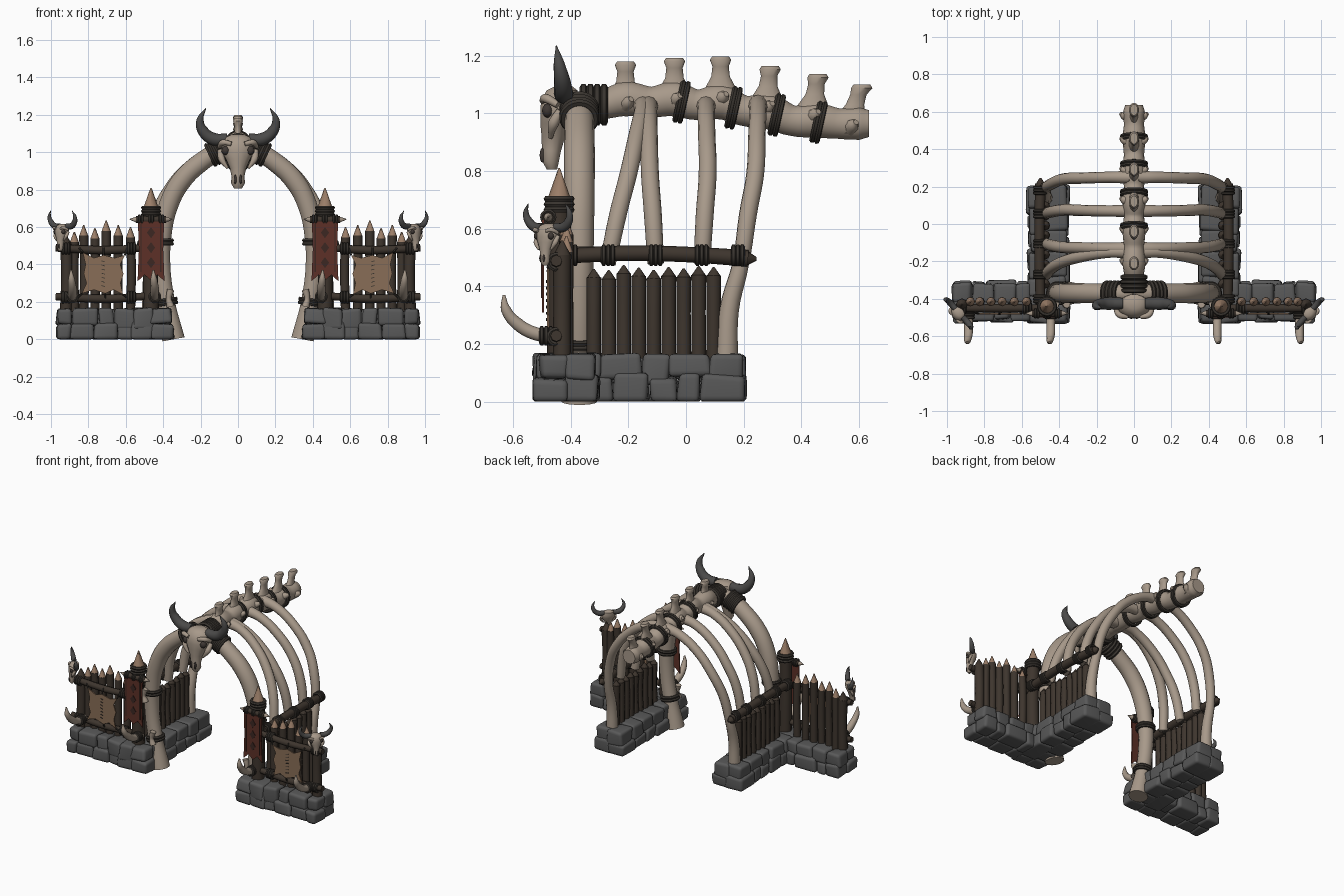
import bpy, bmesh, math, random
from mathutils import Vector, Matrix

random.seed(4)
if "Cube" in bpy.data.objects:
    bpy.data.objects.remove(bpy.data.objects["Cube"])


def material(name, *rgb):
    m = bpy.data.materials.new(name)
    m.use_nodes = True
    m.diffuse_color = (*rgb, 1)
    m.node_tree.nodes["Principled BSDF"].inputs["Base Color"].default_value = (*rgb, 1)
    return m


BONE = material("bone", .39, .32, .255)
STONE = material("stone", .1, .1, .1)
WOOD = material("dark wood", .048, .036, .027)
TIP = material("cut wood", .33, .21, .14)
ROPE = material("rope", .04, .034, .028)
HORN = material("horn", .07, .068, .066)
RED = material("red cloth", .11, .03, .02)
HIDE = material("hide", .25, .155, .095)
HOLE = material("socket", .05, .04, .035)
PAINT = material("cloth pattern", .045, .02, .016)
I = Matrix.Identity(4)


def finish(mesh, name, mat, mirror=True, xf=I, angle=50):
    """Link a mesh, colour and smooth it, optionally mirrored across x."""
    mesh.transform(xf)
    mesh.materials.clear()
    mesh.materials.append(mat)
    ob = bpy.data.objects.new(name, mesh)
    bpy.context.collection.objects.link(ob)
    bpy.ops.object.select_all(action='DESELECT')
    ob.select_set(True)
    bpy.context.view_layer.objects.active = ob
    bpy.ops.object.shade_smooth_by_angle(angle=math.radians(angle))
    if mirror:
        ob.modifiers.new("mirror", 'MIRROR').use_mirror_merge = False
    return ob


def tube(name, pts, radii, mat, mirror=True, xf=I, res=3, cyclic=False, straight=False):
    """Round tube along a path, with one radius per point."""
    if not isinstance(radii, (list, tuple)):
        radii = [radii] * len(pts)
    cu = bpy.data.curves.new(name, 'CURVE')
    cu.dimensions = '3D'
    cu.bevel_depth, cu.bevel_resolution = 1, res
    cu.use_fill_caps, cu.resolution_u = True, 1 if straight else 5
    sp = cu.splines.new('BEZIER')
    sp.bezier_points.add(len(pts) - 1)
    for bp, p, r in zip(sp.bezier_points, pts, radii):
        bp.co, bp.radius = p, r
        bp.handle_left_type = bp.handle_right_type = 'VECTOR' if straight else 'AUTO'
    sp.use_cyclic_u = cyclic
    tmp = bpy.data.objects.new("tmp", cu)
    bpy.context.collection.objects.link(tmp)
    dg = bpy.context.evaluated_depsgraph_get()
    mesh = bpy.data.meshes.new_from_object(tmp.evaluated_get(dg))
    bpy.data.objects.remove(tmp)
    return finish(mesh, name, mat, mirror, xf)


def wrap(name, centre, axis, radius, turns=2, mat=ROPE, thick=.011, mirror=True):
    """Cord wound around an axis."""
    axis = Vector(axis).normalized()
    q = axis.to_track_quat('Z', 'Y')
    for i in range(turns):
        c = Vector(centre) + axis * (i - (turns - 1) / 2) * thick * 1.7
        pts = [c + q @ Vector((math.cos(a), math.sin(a), 0)) * radius
               for a in (k * math.pi / 4 for k in range(8))]
        tube(name, pts, thick, mat, mirror, res=1, cyclic=True)


def loft(name, rings, mat, mirror=True, xf=I, n=14):
    """Skin of horizontal ellipses (x, y, z, half width, half depth)."""
    bm = bmesh.new()
    loops = [[bm.verts.new((x + w * math.cos(k * math.tau / n), y + d * math.sin(k * math.tau / n), z))
              for k in range(n)] for x, y, z, w, d in rings]
    for a, b in zip(loops, loops[1:]):
        for k in range(n):
            bm.faces.new((a[k], a[(k + 1) % n], b[(k + 1) % n], b[k]))
    bm.faces.new(loops[0])
    bm.faces.new(loops[-1])
    bmesh.ops.recalc_face_normals(bm, faces=bm.faces)
    mesh = bpy.data.meshes.new(name)
    bm.to_mesh(mesh)
    return finish(mesh, name, mat, mirror, xf)


def plate(name, outline, y, mat, thick=.008):
    """Thin upright sheet from an (x, z) outline."""
    bm = bmesh.new()
    f = bm.faces.new([bm.verts.new((x, y, z)) for x, z in outline])
    ext = bmesh.ops.extrude_face_region(bm, geom=[f])
    bmesh.ops.translate(bm, vec=(0, thick, 0), verts=[v for v in ext["geom"] if isinstance(v, bmesh.types.BMVert)])
    bmesh.ops.recalc_face_normals(bm, faces=bm.faces)
    mesh = bpy.data.meshes.new(name)
    bm.to_mesh(mesh)
    return finish(mesh, name, mat, angle=20)


def ball(name, centre, size, mat, mirror=True, xf=I):
    bm = bmesh.new()
    bmesh.ops.create_icosphere(bm, subdivisions=2, radius=1,
                               matrix=Matrix.Translation(centre) @ Matrix.Diagonal((*size, 1)))
    mesh = bpy.data.meshes.new(name)
    bm.to_mesh(mesh)
    return finish(mesh, name, mat, mirror, xf)


def stone_wall(name, lo, hi, along, count):
    """Two courses, two deep, of rounded irregular blocks."""
    bm, across = bmesh.new(), 1 - along
    for row in range(2):
        for side in range(2):
            cuts = [i / count + (random.uniform(-.3, .3) / count if 0 < i < count else 0) for i in range(count + 1)]
            for a, b in zip(cuts, cuts[1:]):
                mid = random.uniform(.07, .1)
                cube = bmesh.ops.create_cube(bm, size=1)["verts"]
                out = random.uniform(0, .014) - row * .01
                for v in cube:
                    p, s = Vector(), v.co.copy()
                    p[along] = lo[along] + (hi[along] - lo[along]) * (b if s[along] > 0 else a)
                    centre, half = (lo[across] + hi[across]) / 2, (hi[across] - lo[across]) / 2
                    outer = (s[across] > 0) == (side == 1)
                    p[across] = centre + (half + out if outer else -.01) * (1 if side else -1)
                    p.z = ((0, mid), (mid - .015, .165))[row][s.z > 0]
                    j = Vector([random.uniform(-.009, .009) for _ in range(3)])
                    j.z *= 0 if p.z == 0 else .8
                    v.co = p + j
    bmesh.ops.bevel(bm, geom=bm.edges[:], offset=.02, segments=3, profile=.6, affect='EDGES', clamp_overlap=True)
    mesh = bpy.data.meshes.new(name)
    bm.to_mesh(mesh)
    finish(mesh, name, STONE)


def stake(name, x, y, top, r, tip, tip_mat, base=.15):
    lean = random.uniform(-.006, .006)
    tube(name, [(x, y, base), (x + lean, y, (base + top) / 2), (x, y, top - tip)], [r, r * .94, r], WOOD, res=2)
    tube(name + "_tip", [(x, y, top - tip - .002), (x, y, top)], [r * .97, .003], tip_mat, res=2, straight=True)


def skull(name, xf, mirror):
    """Horned skull, unit frame: crown near z 0, snout down, face toward -y."""
    loft(name, [(0, 0, .055, .035, .03), (0, -.005, .04, .07, .055), (0, -.015, 0, .088, .065),
                (0, -.02, -.035, .088, .062), (0, -.03, -.075, .066, .052), (0, -.035, -.12, .045, .042),
                (0, -.042, -.17, .034, .034), (0, -.045, -.205, .038, .03), (0, -.04, -.235, .02, .018)],
         BONE, mirror, xf)
    for s in (-1, 1):
        ball(name + "_eye", (s * .066, -.055, -.03), (.023, .02, .025), HOLE, mirror, xf)
        ball(name + "_nostril", (s * .015, -.073, -.185), (.008, .01, .026), HOLE, mirror, xf)
        tube(name + "_brow", [(s * .035, -.072, .005), (s * .08, -.06, .012), (s * .1, -.02, -.01)], [.012, .016, .012], BONE, mirror, xf)
        tube(name + "_cheek", [(s * .095, -.01, -.03), (s * .088, -.035, -.075), (s * .056, -.045, -.125)], [.014, .019, .007], BONE, mirror, xf)
        tube(name + "_horn", [(s * .06, 0, .03), (s * .13, 0, .03), (s * .188, -.005, .075), (s * .203, -.015, .13),
                              (s * .172, -.025, .195)], [.03, .034, .029, .02, .002], HORN, mirror, xf, res=4)


# Stone footings
stone_wall("side_footing", (.355, -.53), (.565, .205), 1, 6)
stone_wall("front_footing", (.55, -.515), (.97, -.315), 0, 4)

# Front arch with flared feet and bindings
tube("front_arch", [(.0, -.37, 1.03), (.11, -.37, 1.0), (.2, -.37, .945), (.3, -.37, .85), (.37, -.37, .72),
                    (.405, -.37, .55), (.405, -.37, .35), (.375, -.37, .16), (.345, -.37, .0)],
     [.045, .05, .052, .054, .053, .05, .047, .047, .062], BONE, res=5)
wrap("arch_lower_binding", (.383, -.37, .2), (.15, 0, 1), .052, 2)
wrap("arch_middle_binding", (.406, -.37, .52), (0, 0, 1), .053, 2)
wrap("arch_top_binding", (.115, -.37, 1.0), (.9, 0, -.42), .056, 4, thick=.013)
for x, z in ((.36, .215), (.42, .5)):
    tube("bound_bone", [(x, -.43, z - .04), (x + .01, -.432, z), (x, -.43, z + .05)], [.022, .014, .02], BONE, res=2)

# Ribs: (spine y, bend y, lower y)
for top, bend, low in ((-.15, -.2, -.272), (-.13, -.125, -.105), (.07, .075, .055), (.25, .24, .19)):
    path = [(.02, top, 1.03), (.12, top, 1.01), (.26, top * .6 + bend * .4, .925), (.375, bend, .79),
            (.44, bend * .5 + low * .5, .65), (.47, low, .48)]
    rad = [.035, .03, .03, .031, .031, .029]
    if top > .2:
        path += [(.475, .15, .32), (.475, .14, .14)]
        rad += [.034, .04]
    tube("rib", path, rad, BONE, res=4)

# Spine, vertebra fins and bindings
spine = [(-.37, 1.03), (-.29, 1.03), (-.21, 1.05), (-.12, 1.04), (-.04, 1.05), (.04, 1.03), (.12, 1.04), (.2, 1.01),
         (.29, 1.005), (.37, .975), (.46, .975), (.53, .965), (.6, .965), (.635, .965)]
tube("spine", [(0, y, z) for y, z in spine], [.045, .05] + [.062, .054] * 5 + [.058, .048], BONE, False, res=5)
for y, top, lean in ((-.21, 1.18, 0), (-.04, 1.193, 0), (.12, 1.198, 0), (.28, 1.165, .012), (.44, 1.137, .018), (.57, 1.1, .04)):
    b = top - .13
    loft("vertebra_fin", [(0, y - .005, b - .04, .045, .07), (0, y, b + .02, .028, .055), (0, y + lean * .4, b + .06, .018, .033),
                          (0, y + lean * .7, b + .095, .019, .029), (0, y + lean, top - .012, .027, .038),
                          (0, y + lean, top, .02, .03)], BONE, False)
    tube("vertebra_spur", [(.02, y, b - .02), (.055, y + .01, b - .01), (.073, y + .02, b)], [.035, .022, .01], BONE, res=2)
for y, z in ((-.015, 1.04), (.165, 1.02), (.315, .995), (.46, .97)):
    wrap("spine_binding", (0, y, z), (0, 1, -.22), .066, 2, mirror=False, thick=.01)
wrap("spine_front_binding", (0, -.32, 1.03), (0, 1, 0), .06, 4, mirror=False, thick=.014)

# Skulls
skull("gate_skull", Matrix.Translation((0, -.425, 1.04)), False)
skull("fence_skull", Matrix.Translation((.935, -.475, .59)) @ Matrix.Rotation(math.radians(48), 4, 'Z')
      @ Matrix.Scale(.5, 4), True)

# Front fence
for x, top in ((.575, .6), (.64, .61), (.705, .635), (.765, .595), (.825, .61), (.875, .575)):
    stake("fence_stake", x, -.415, top, .025, .055, TIP)
stake("corner_stake", .92, -.43, .56, .032, .05, WOOD)
for z in (.225, .485):
    tube("fence_rail", [(.5, -.45, z + .005), (.7, -.45, z - .008), (.975, -.45, z + .004)], [.02, .023, .02], WOOD, res=2)
    for x in (.57, .92):
        wrap("rail_binding", (x, -.45, z), (1, 0, 0), .025, 3, thick=.009)

# Stretched hide with lashings
hide = [(.605, .45), (.66, .435), (.72, .45), (.77, .435), (.83, .465), (.815, .4), (.825, .35), (.81, .3),
        (.835, .245), (.77, .265), (.71, .245), (.665, .265), (.615, .24), (.628, .3), (.612, .35), (.63, .4)]
plate("hide", hide, -.483, HIDE)
for x, z, tx, tz in ((.605, .45, .59, .49), (.83, .465, .85, .49), (.835, .245, .86, .22), (.615, .24, .59, .22), (.72, .45, .72, .49), (.71, .245, .71, .22)):
    tube("hide_lashing", [(x, -.48, z), (tx, -.47, tz)], .005, ROPE, res=1, straight=True)
for k in range(7):
    z = .28 + k * .022
    plate("hide_stitch", [(.711, z), (.731, z + .006), (.731, z + .01), (.711, z + .004)], -.486, ROPE, .004)

# Banner post, crossbar and cloth
stake("banner_post", .465, -.44, .81, .042, .105, TIP)
wrap("post_binding", (.465, -.44, .685), (0, 0, 1), .043, 3)
tube("banner_crossbar", [(.385, -.478, .64), (.545, -.478, .64)], .019, WOOD, res=2)
for end, tip in ((.39, .35), (.54, .58)):
    tube("crossbar_spike", [(end, -.478, .64), (tip, -.478, .642)], [.017, .002], BONE, res=2, straight=True)
for x in (.41, .465, .52):
    wrap("banner_loop", (x, -.478, .64), (1, 0, 0), .021, 2, thick=.008)
plate("banner", [(.395, .63), (.535, .63), (.53, .48), (.537, .31), (.5, .345), (.465, .315), (.43, .345), (.393, .31), (.4, .48)], -.5, RED)
for z in (.41, .49, .57):
    plate("banner_diamond", [(.465, z + .03), (.487, z), (.465, z - .03), (.443, z)], -.503, PAINT, .005)
for x in (.41, .515):
    plate("banner_stripe", [(x, .62), (x + .006, .62), (x + .006, .36), (x, .36)], -.503, PAINT, .005)

# Forward curving tusks
for x in (.445, .885):
    tube("tusk", [(x, -.44, .225), (x, -.52, .235), (x, -.585, .27), (x + .005, -.625, .32), (x + .008, -.632, .37)],
         [.022, .024, .023, .018, .005], BONE)
    wrap("tusk_binding", (x, -.485, .228), (0, 1, 0), .026, 3, thick=.009)

# Side fence
for k in range(9):
    stake("side_stake", .475, -.32 + k * .052, .465 + random.uniform(-.012, .015), .026, .03, WOOD)
tube("side_rail", [(.5, -.43, .505), (.505, -.2, .515), (.505, .02, .51), (.5, .215, .497)], [.026, .027, .027, .029], WOOD, res=2)
tube("side_rail_end", [(.5, .205, .498), (.5, .245, .495)], [.03, .006], WOOD, res=2, straight=True)
for y in (-.4, -.27, -.105, .055, .18):
    wrap("side_rail_binding", (.503, y, .508), (0, 1, 0), .029, 3, thick=.009)
